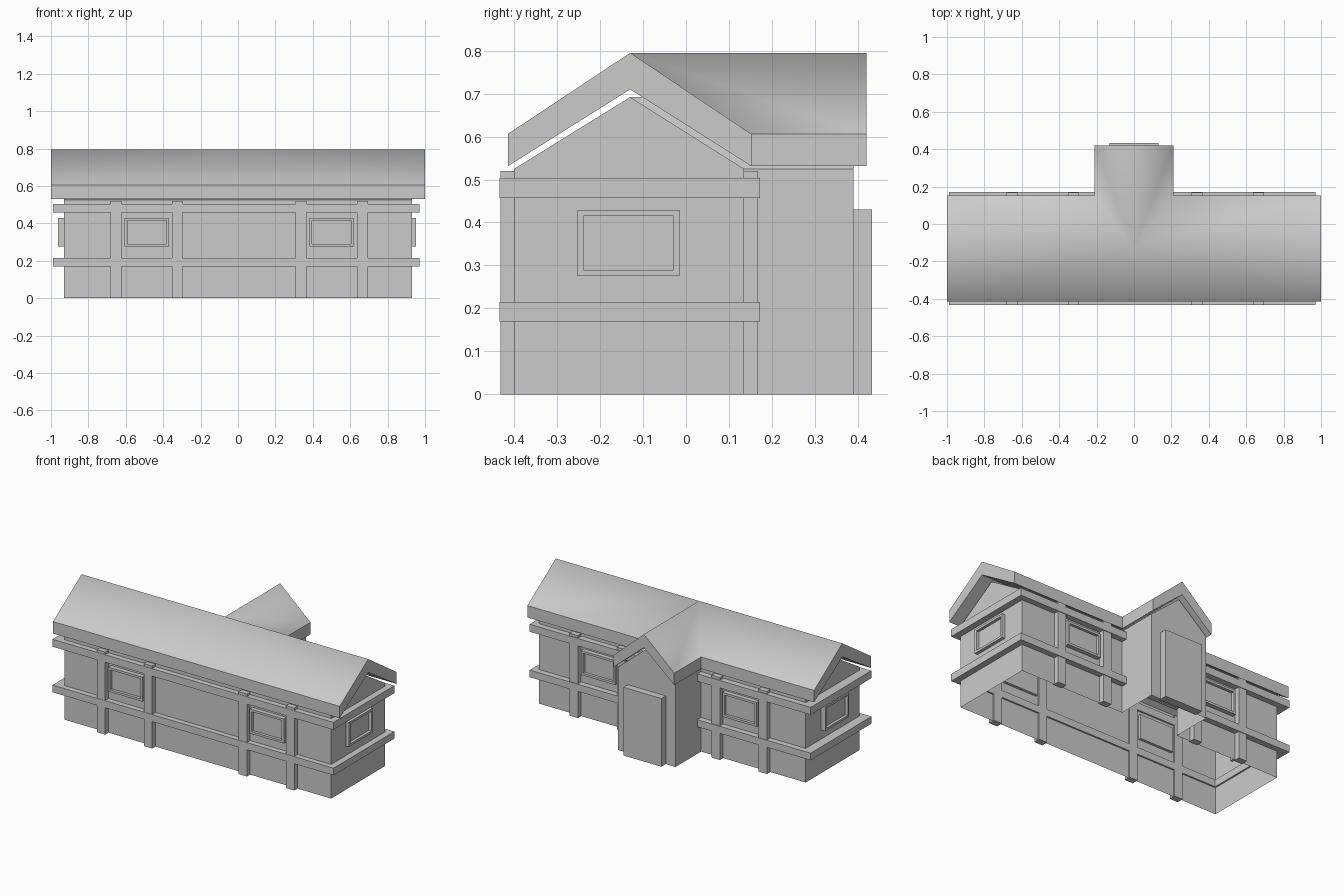
import bpy, bmesh
from mathutils import Vector, Matrix

if "Cube" in bpy.data.objects:
    bpy.data.objects.remove(bpy.data.objects["Cube"])

RIDGE_Y = -0.13


def finish(bm, name, smooth_edges=None):
    """Turn a bmesh into a named object."""
    bmesh.ops.recalc_face_normals(bm, faces=bm.faces[:])
    me = bpy.data.meshes.new(name)
    bm.to_mesh(me)
    bm.free()
    ob = bpy.data.objects.new(name, me)
    bpy.context.collection.objects.link(ob)
    return ob


def box(name, x0, x1, y0, y1, z0, z1):
    bm = bmesh.new()
    bmesh.ops.create_cube(bm, size=1)
    size = Matrix.Diagonal((x1 - x0, y1 - y0, z1 - z0, 1))
    mid = Matrix.Translation(((x0 + x1) / 2, (y0 + y1) / 2, (z0 + z1) / 2))
    bm.transform(mid @ size)
    return finish(bm, name)


def t_gable(bm, half_len, front, back, half_wing, wing_end, eave, ridge):
    """Gabled surface over a T-shaped plan; returns bottom-edge vertices too."""
    def v(x, y, z):
        return bm.verts.new((x, y, z))
    mid = v(0, RIDGE_Y, ridge)
    tip = v(0, wing_end, ridge)
    fmid = v(0, front, eave)
    for s in (-1, 1):
        end = v(s * half_len, RIDGE_Y, ridge)
        fr = v(s * half_len, front, eave)
        bk = v(s * half_len, back, eave)
        val = v(s * half_wing, back, eave)
        we = v(s * half_wing, wing_end, eave)
        for loop in ((mid, end, fr, fmid), (mid, end, bk, val), (mid, tip, we, val)):
            bm.faces.new(loop)
    bmesh.ops.recalc_face_normals(bm, faces=bm.faces[:])


# T-shaped walls with gables, open underneath
bm = bmesh.new()
t_gable(bm, 0.93, -0.40, 0.135, 0.20, 0.39, 0.525, 0.692)
rim = [e for e in bm.edges if e.is_boundary]
ext = bmesh.ops.extrude_edge_only(bm, edges=rim)
for g in ext["geom"]:
    if isinstance(g, bmesh.types.BMVert):
        g.co.z = 0
finish(bm, "walls")

# Thick roof, soft over the ridges and valleys, crisp at the rims
bm = bmesh.new()
t_gable(bm, 1.0, -0.415, 0.152, 0.212, 0.42, 0.606, 0.795)
for f in bm.faces:
    f.smooth = True
top = bm.faces[:]
rim = [e for e in bm.edges if e.is_boundary]
ext = bmesh.ops.extrude_face_region(bm, geom=top, use_keep_orig=True)
for g in ext["geom"]:
    if isinstance(g, bmesh.types.BMVert):
        g.co.z = 0.531 if g.co.z < 0.7 else 0.71
top_set = set(top)
for f in bm.faces:
    if f not in top_set:
        f.smooth = False
for e in rim:
    e.smooth = False
finish(bm, "roof")

# Rails running round the building
for label, z0, z1 in (("lower", 0.17, 0.215), ("upper", 0.457, 0.504)):
    box(label + "_front_rail", -0.99, 0.97, -0.434, -0.39, z0, z1)
    box(label + "_back_rail", -0.99, 0.97, 0.125, 0.172, z0, z1)
    box(label + "_left_rail", -0.99, -0.92, -0.39, 0.125, z0, z1)
    box(label + "_right_rail", 0.92, 0.97, -0.39, 0.125, z0, z1)

# Vertical posts on the long walls
for x in (-0.653, -0.325, 0.336, 0.666):
    box("front_post", x - 0.029, x + 0.029, -0.432, -0.39, 0, 0.52)
    box("back_post", x - 0.029, x + 0.029, 0.125, 0.168, 0, 0.52)


def window(name, loc, turn):
    """Framed window facing -y before turning, with a recessed pane."""
    bm = bmesh.new()
    bmesh.ops.create_cube(bm, size=1)
    bm.transform(Matrix.Diagonal((0.238, 0.045, 0.154, 1)))
    face = min(bm.faces, key=lambda f: f.calc_center_median().y)
    bmesh.ops.inset_region(bm, faces=[face], thickness=0.02)
    ext = bmesh.ops.extrude_face_region(bm, geom=[face])
    bmesh.ops.delete(bm, geom=[face], context='FACES_ONLY')
    for g in ext["geom"]:
        if isinstance(g, bmesh.types.BMVert):
            g.co.y += 0.018
    bm.transform(Matrix.Translation(loc) @ Matrix.Rotation(turn, 4, 'Z'))
    finish(bm, name)


HALF_TURN = 3.14159265
for x in (-0.487, 0.5):
    window("front_window", (x, -0.4055, 0.352), 0)
    window("back_window", (x, 0.1405, 0.352), HALF_TURN)
window("right_window", (0.928, -0.134, 0.352), HALF_TURN / 2)
window("left_window", (-0.939, -0.134, 0.352), -HALF_TURN / 2)

# Door slab on the end of the wing
box("door", -0.132, 0.132, 0.38, 0.433, 0, 0.43)
